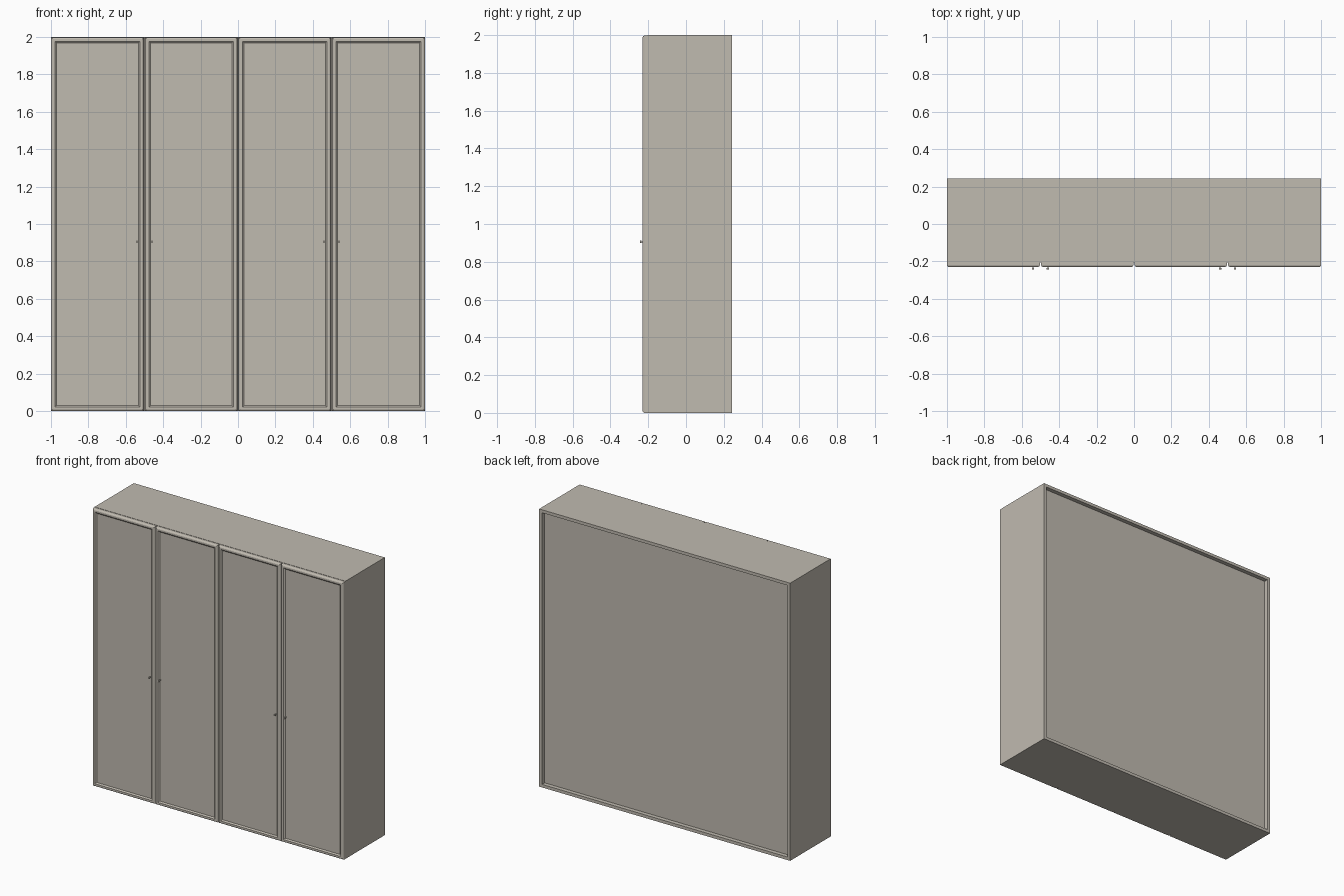
import bpy, bmesh, math
from mathutils import Matrix

if "Cube" in bpy.data.objects:
    bpy.data.objects.remove(bpy.data.objects["Cube"])

mat = bpy.data.materials.new("warm_grey")
mat.diffuse_color = (0.53, 0.495, 0.435, 1)
mat.use_nodes = True
mat.node_tree.nodes["Principled BSDF"].inputs["Base Color"].default_value = mat.diffuse_color


def finish(name, bm):
    bmesh.ops.recalc_face_normals(bm, faces=bm.faces[:])
    me = bpy.data.meshes.new(name)
    bm.to_mesh(me)
    bm.free()
    me.materials.append(mat)
    ob = bpy.data.objects.new(name, me)
    bpy.context.collection.objects.link(ob)
    return ob


def box(name, x0, x1, y0, y1, z0, z1):
    bm = bmesh.new()
    m = Matrix.Translation(((x0 + x1) / 2, (y0 + y1) / 2, (z0 + z1) / 2))
    bmesh.ops.create_cube(bm, size=1, matrix=m @ Matrix.Diagonal((x1 - x0, y1 - y0, z1 - z0, 1)))
    return finish(name, bm)


FRONT, BACK, T = -0.205, 0.243, 0.022

# Carcass: sides, top, bottom, recessed back and inner dividers
box("left_side", -1, -1 + T, FRONT, BACK, 0, 2)
box("right_side", 1 - T, 1, FRONT, BACK, 0, 2)
box("top_board", -1 + T, 1 - T, FRONT, BACK, 2 - T, 2)
box("bottom_board", -1 + T, 1 - T, FRONT, BACK, 0, T)
box("back_panel", -1 + T, 1 - T, 0.20, 0.213, T, 2 - T)
for i, x in enumerate((-0.5, 0, 0.5)):
    box(f"divider_{i + 1}", x - T / 2, x + T / 2, FRONT, 0.20, T, 2 - T)

# Door moulding profile: (inset from the door edge, y)
PROFILE = [(0, FRONT), (0, -0.221), (0.004, -0.227), (0.009, -0.230),
           (0.021, -0.230), (0.025, -0.226), (0.030, -0.222)]


def door(name, x0, x1, z0, z1):
    bm = bmesh.new()
    rings = []
    for d, y in PROFILE:
        rings.append([bm.verts.new((x, y, z)) for x, z in
                      ((x0 + d, z0 + d), (x1 - d, z0 + d), (x1 - d, z1 - d), (x0 + d, z1 - d))])
    for a, b in zip(rings, rings[1:]):
        for i in range(4):
            j = (i + 1) % 4
            bm.faces.new((a[i], a[j], b[j], b[i]))
    bm.faces.new(rings[0])
    bm.faces.new(rings[-1])
    return finish(name, bm)


GAP = 0.003
for i in range(4):
    left = -1 + 0.5 * i
    door(f"door_{i + 1}", left + (GAP if i else 0), left + 0.5 - (GAP if i < 3 else 0), 0, 1.998)


# Knobs: thin stem with a wider round head
def knob(name, x, z):
    bm = bmesh.new()
    for r, y0, y1 in ((0.0035, -0.221, -0.237), (0.0065, -0.236, -0.243)):
        m = Matrix.Translation((x, (y0 + y1) / 2, z)) @ Matrix.Rotation(math.pi / 2, 4, 'X')
        bmesh.ops.create_cone(bm, cap_ends=True, segments=16, radius1=r, radius2=r,
                              depth=abs(y1 - y0), matrix=m)
    return finish(name, bm)


for i, x in enumerate((-0.54, -0.46, 0.46, 0.54)):
    knob(f"knob_{i + 1}", x, 0.905)
